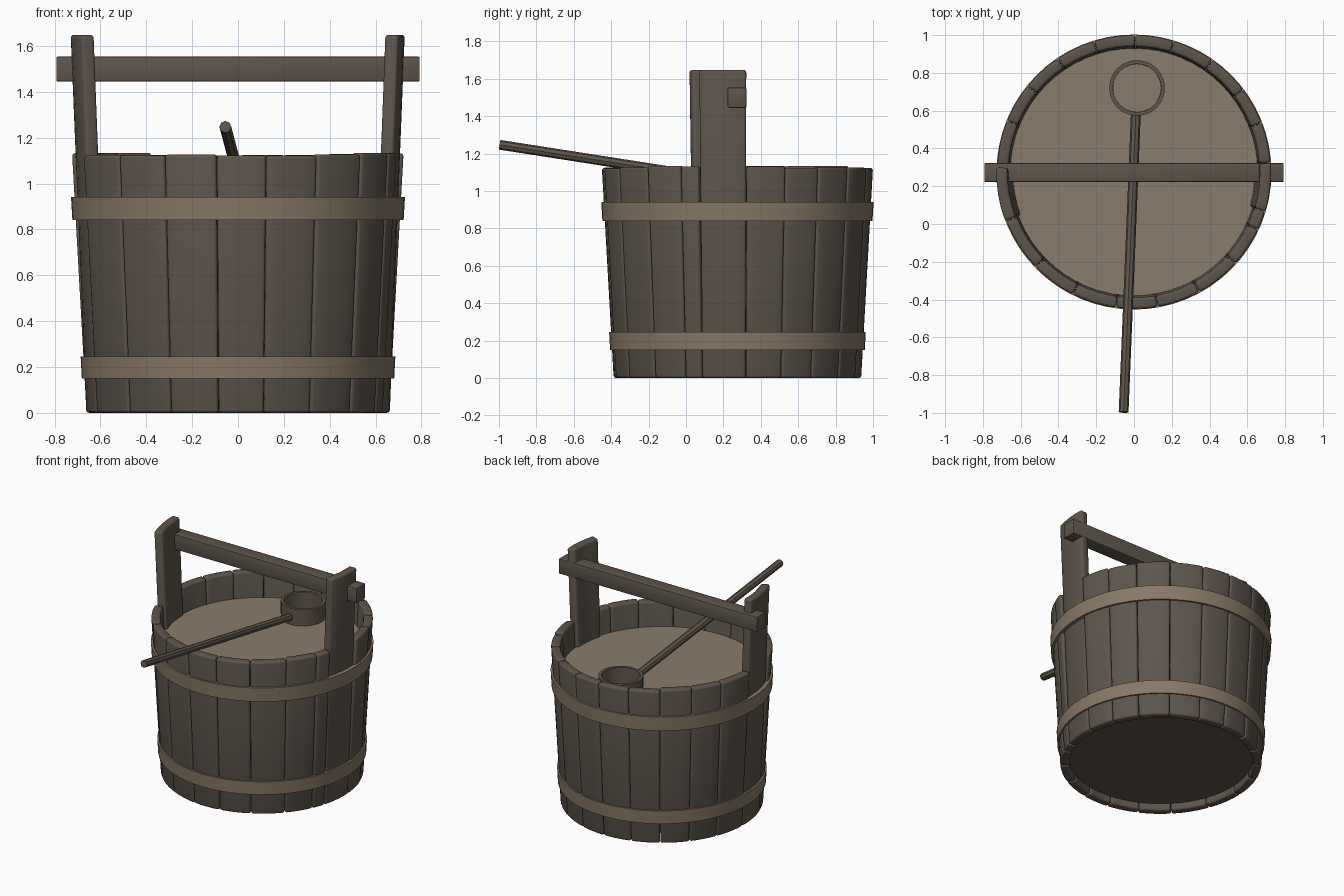
import bpy, bmesh, math, random
from mathutils import Vector

if "Cube" in bpy.data.objects:
    bpy.data.objects.remove(bpy.data.objects["Cube"])

random.seed(4)
CY = 0.275  # bucket axis offset in y


def material(name, r, g, b):
    lin = [((c / 255 + 0.055) / 1.055) ** 2.4 for c in (r, g, b)]
    m = bpy.data.materials.new(name)
    m.diffuse_color = (*lin, 1)
    m.use_nodes = True
    m.node_tree.nodes["Principled BSDF"].inputs["Base Color"].default_value = m.diffuse_color
    return m


WOOD = material("dark wood", 93, 85, 76)
HOOP = material("hoop tan", 136, 121, 103)
WATER = material("murky water", 137, 124, 108)
LADLE = material("ladle wood", 95, 86, 74)


def finish(name, bm, mat, bevel=0.0, segments=2, angle=35):
    """Round the hard edges, then turn the mesh into a shaded object."""
    bmesh.ops.recalc_face_normals(bm, faces=bm.faces[:])
    if bevel:
        hard = [e for e in bm.edges if e.calc_face_angle(0) > math.radians(40)]
        bmesh.ops.bevel(bm, geom=hard, offset=bevel, segments=segments,
                        profile=0.5, affect='EDGES', clamp_overlap=True)
    me = bpy.data.meshes.new(name)
    bm.to_mesh(me)
    bm.free()
    me.materials.append(mat)
    ob = bpy.data.objects.new(name, me)
    bpy.context.collection.objects.link(ob)
    bpy.ops.object.select_all(action='DESELECT')
    bpy.context.view_layer.objects.active = ob
    ob.select_set(True)
    bpy.ops.object.shade_smooth_by_angle(angle=math.radians(angle))
    return ob


def stave(name, a0, a1, height, r_top, thick=0.06, r_bottom=0.662):
    """Curved, tapered plank between two angles in degrees."""
    bm = bmesh.new()
    n = 5
    rings = []
    for z, r in ((0, r_bottom), (height, r_top)):
        ring = []
        for rad, order in ((r, range(n)), (r - thick, reversed(range(n)))):
            for i in order:
                a = math.radians(a0 + 0.1 + (a1 - a0 - 0.2) * i / (n - 1))
                ring.append(bm.verts.new((rad * math.cos(a), CY + rad * math.sin(a), z)))
        rings.append(ring)
    low, high = rings
    for i in range(2 * n):
        j = (i + 1) % (2 * n)
        bm.faces.new((low[i], low[j], high[j], high[i]))
    for ring in rings:  # end grain
        for i in range(n - 1):
            bm.faces.new((ring[i], ring[i + 1], ring[2 * n - 2 - i], ring[2 * n - 1 - i]))
    return finish(name, bm, WOOD, 0.014, 3)


def lathe(name, profile, mat, centre, steps=64, closed=True):
    """Spin (radius, z) points around a vertical axis."""
    bm = bmesh.new()
    rows = [[bm.verts.new((centre[0] + r * math.cos(t), centre[1] + r * math.sin(t), z))
             for r, z in profile]
            for t in (2 * math.pi * k / steps for k in range(steps))]
    count = len(profile)
    for k in range(steps):
        a, b = rows[k], rows[(k + 1) % steps]
        for i in range(count if closed else count - 1):
            j = (i + 1) % count
            bm.faces.new((a[i], b[i], b[j], a[j]))
    if not closed:  # cap both ends of the profile
        bm.faces.new([row[0] for row in rows])
        bm.faces.new([row[-1] for row in rows])
    return finish(name, bm, mat)


# Staves: seam angles, with the two wide ones rising as handle posts
seams = [-182, -159, -136, -116.5, -97.5, -80, -61.4, -42, -25, -16.7,
         3.9, 21, 37, 55, 73, 89.5, 107, 124, 141, 158, 178]
for i, (a0, a1) in enumerate(zip(seams, seams[1:])):
    if i in (0, 9):
        stave("handle_post", a0, a1, 1.648, 0.73 if i == 0 else 0.727)
    else:
        h = 1.127 + random.uniform(-0.006, 0.008)
        stave("stave", a0, a1, h, 0.725)

# Hoops around the staves
for z0, z1, r0, r1 in ((0.15, 0.245, 0.681, 0.686), (0.84, 0.942, 0.722, 0.728)):
    lathe("hoop", [(r0, z0), (r1, z1), (r1 - 0.03, z1), (r0 - 0.03, z0)], HOOP, (0, CY))

# Bottom board and water surface
lathe("bottom_board", [(0.608, 0.05), (0.608, 0.1)], WOOD, (0, CY), closed=False)
lathe("water", [(0.655, 0.93), (0.655, 0.952)], WATER, (0, CY), closed=False)

# Carrying bar through both posts
bm = bmesh.new()
bmesh.ops.create_cube(bm, size=1)
for v in bm.verts:
    v.co = Vector((v.co.x * 1.584, v.co.y * 0.1 + 0.273, v.co.z * 0.108 + 1.499))
finish("carrying_bar", bm, WOOD, 0.006)

# Ladle cup floating in the water
lathe("ladle_cup", [(0.146, 0.88), (0.147, 1.07), (0.127, 1.07), (0.126, 0.90)],
      LADLE, (0.016, 0.72), 40, closed=False)

# Ladle stick resting on the rim
start, end = Vector((-0.055, -0.996, 1.247)), Vector((0.01, 0.59, 1.0))
axis = end - start
bm = bmesh.new()
bmesh.ops.create_cone(bm, cap_ends=True, segments=8, radius1=0.026, radius2=0.026,
                      depth=axis.length)
rot = axis.to_track_quat('Z', 'Y')
for v in bm.verts:
    v.co = rot @ v.co + (start + end) / 2
finish("ladle_stick", bm, LADLE)
